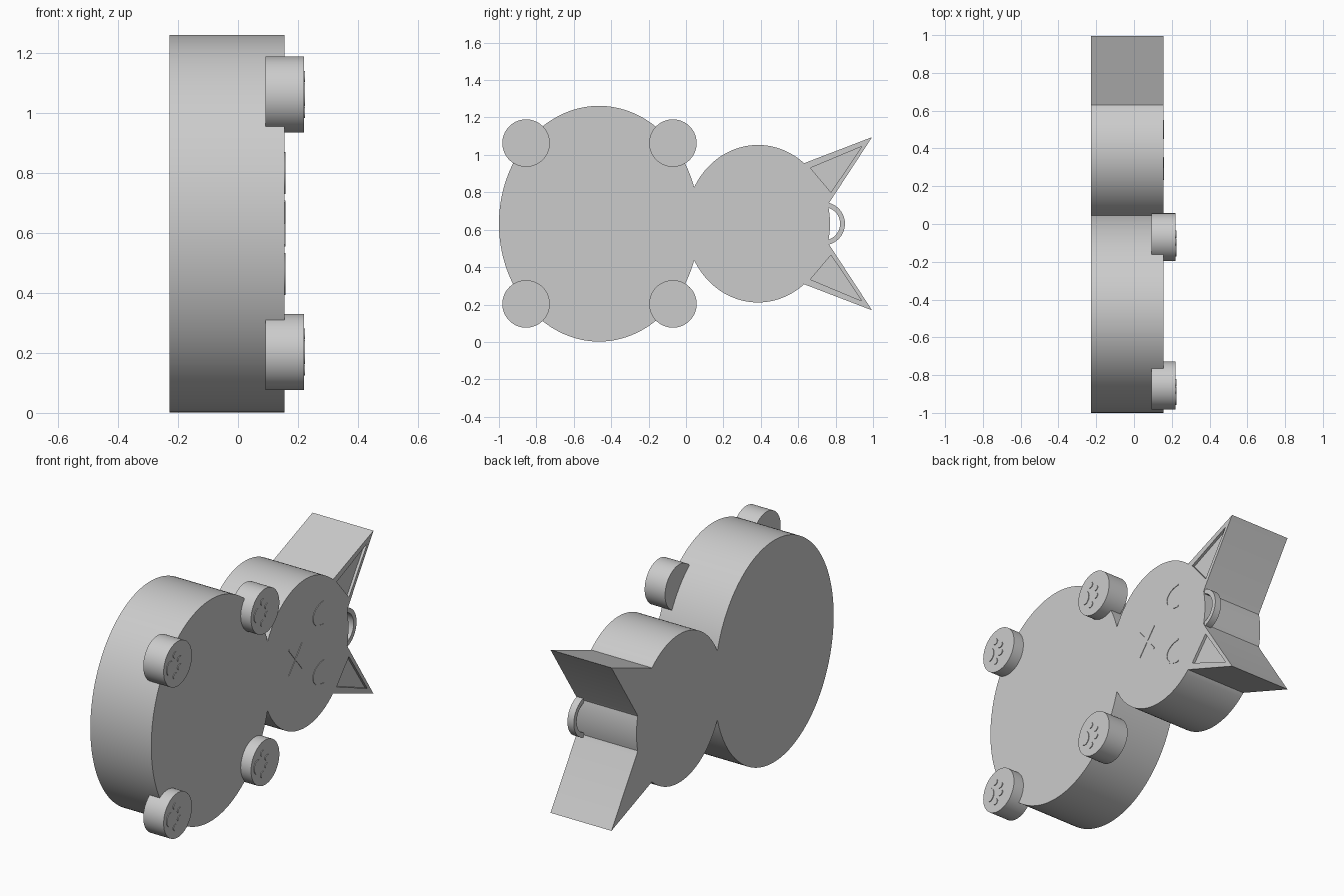
import bpy, bmesh
from math import cos, sin, pi, radians

cube = bpy.data.objects.get("Cube")
if cube:
    bpy.data.objects.remove(cube, do_unlink=True)

grey = bpy.data.materials.new("plain_grey")
grey.use_nodes = True
colour = (0.6, 0.6, 0.6, 1)
grey.diffuse_color = colour
grey.node_tree.nodes["Principled BSDF"].inputs["Base Color"].default_value = colour

MID = 0.632                  # height of the mirror plane
BACK, FACE = -0.228, 0.155   # slab faces along x


def prism(name, outline, x0, x1):
    """Extrude a closed (y, z) outline along x."""
    bm = bmesh.new()
    face = bm.faces.new([bm.verts.new((x0, y, z)) for y, z in outline])
    side = bmesh.ops.extrude_face_region(bm, geom=[face])["geom"]
    verts = [v for v in side if isinstance(v, bmesh.types.BMVert)]
    bmesh.ops.translate(bm, verts=verts, vec=(x1 - x0, 0, 0))
    bmesh.ops.recalc_face_normals(bm, faces=bm.faces)
    mesh = bpy.data.meshes.new(name)
    bm.to_mesh(mesh)
    bm.free()
    mesh.materials.append(grey)
    obj = bpy.data.objects.new(name, mesh)
    bpy.context.collection.objects.link(obj)
    return obj


def smooth(obj):
    bpy.ops.object.select_all(action="DESELECT")
    obj.select_set(True)
    bpy.context.view_layer.objects.active = obj
    bpy.ops.object.shade_smooth_by_angle(angle=radians(30))


def ellipse(y, z, ry, rz, a0=0, a1=2 * pi, n=64, closed=True):
    steps = n if closed else n + 1
    angles = [a0 + (a1 - a0) * i / n for i in range(steps)]
    return [(y + ry * cos(a), z + rz * sin(a)) for a in angles]


def band(y, z, ry, rz, width, a0, a1, n=32):
    """Outline of a curved strip."""
    outer = ellipse(y, z, ry, rz, a0, a1, n, False)
    inner = ellipse(y, z, ry - width, rz - width, a0, a1, n, False)
    return outer + inner[::-1]


def mirrored(outline):
    return [(y, 2 * MID - z) for y, z in outline]


# Body and head silhouette: half outline from crown to base, then mirrored
neck_y = 0.045
ear = [(0.766, 0.745), (0.995, 1.095), (0.63, 0.955)]
crown = [p for p in ellipse(0.385, MID, 0.385, 0.421, 0, pi, 80, False) if p[1] < 0.74 and p[0] > 0.7]
cheek = [p for p in ellipse(0.385, MID, 0.385, 0.421, 0, pi, 80, False) if neck_y < p[0] < 0.625]
belly = [p for p in ellipse(-0.465, MID, 0.535, 0.63, 0, pi, 120, False) if p[0] < neck_y]
half = crown + ear + cheek + [(neck_y, 0.83)] + belly
body = prism("body_and_head", half + mirrored(half)[-2:0:-1], BACK, FACE)

# Recessed inner ears
inner_ear = [(0.775, 0.80), (0.94, 1.045), (0.665, 0.93)]
for outline in (inner_ear, mirrored(inner_ear)):
    cutter = prism("ear_cutter", outline, FACE - 0.015, FACE + 0.05)
    cutter.hide_render = True
    cut = body.modifiers.new("ear_recess", "BOOLEAN")
    cut.operation = "DIFFERENCE"
    cut.solver = "EXACT"
    cut.object = cutter
    bpy.context.view_layer.objects.active = body
    bpy.ops.object.modifier_apply(modifier=cut.name)
    bpy.data.objects.remove(cutter, do_unlink=True)
smooth(body)

# Hanging loop between the ears
smooth(prism("hanging_loop", band(0.735, MID, 0.115, 0.115, 0.026, -pi / 2, pi / 2), 0.11, 0.15))

# Closed eyes and crossed mouth strokes
eye = band(0.55, 0.80, 0.10, 0.07, 0.009, pi / 2, 3 * pi / 2)
stroke = [(0.355, 0.698), (0.350, 0.705), (0.232, 0.562), (0.237, 0.555)]
for side, flip in (("left", list), ("right", mirrored)):
    smooth(prism(side + "_eye", flip(eye), FACE - 0.005, FACE + 0.003))
    prism(side + "_mouth_stroke", flip(stroke), FACE - 0.005, FACE + 0.003)

# Paws with a main pad and four toe pads
PAW_FACE = 0.22
for name, y in (("hind", -0.855), ("fore", -0.07)):
    for side, z in (("upper", 1.063), ("lower", 0.203)):
        label = f"{side}_{name}_paw"
        smooth(prism(label, ellipse(y, z, 0.127, 0.127), 0.092, PAW_FACE))
        pads = [(-0.07, 0, 0.033, 0.04)]
        for s in (-1, 1):
            pads += [(-0.025, s * 0.06, 0.018, 0.018), (0.015, s * 0.023, 0.02, 0.016)]
        for dy, dz, ry, rz in pads:
            smooth(prism(label + "_pad", ellipse(y + dy, z + dz, ry, rz, n=24),
                         PAW_FACE - 0.005, PAW_FACE + 0.004))
